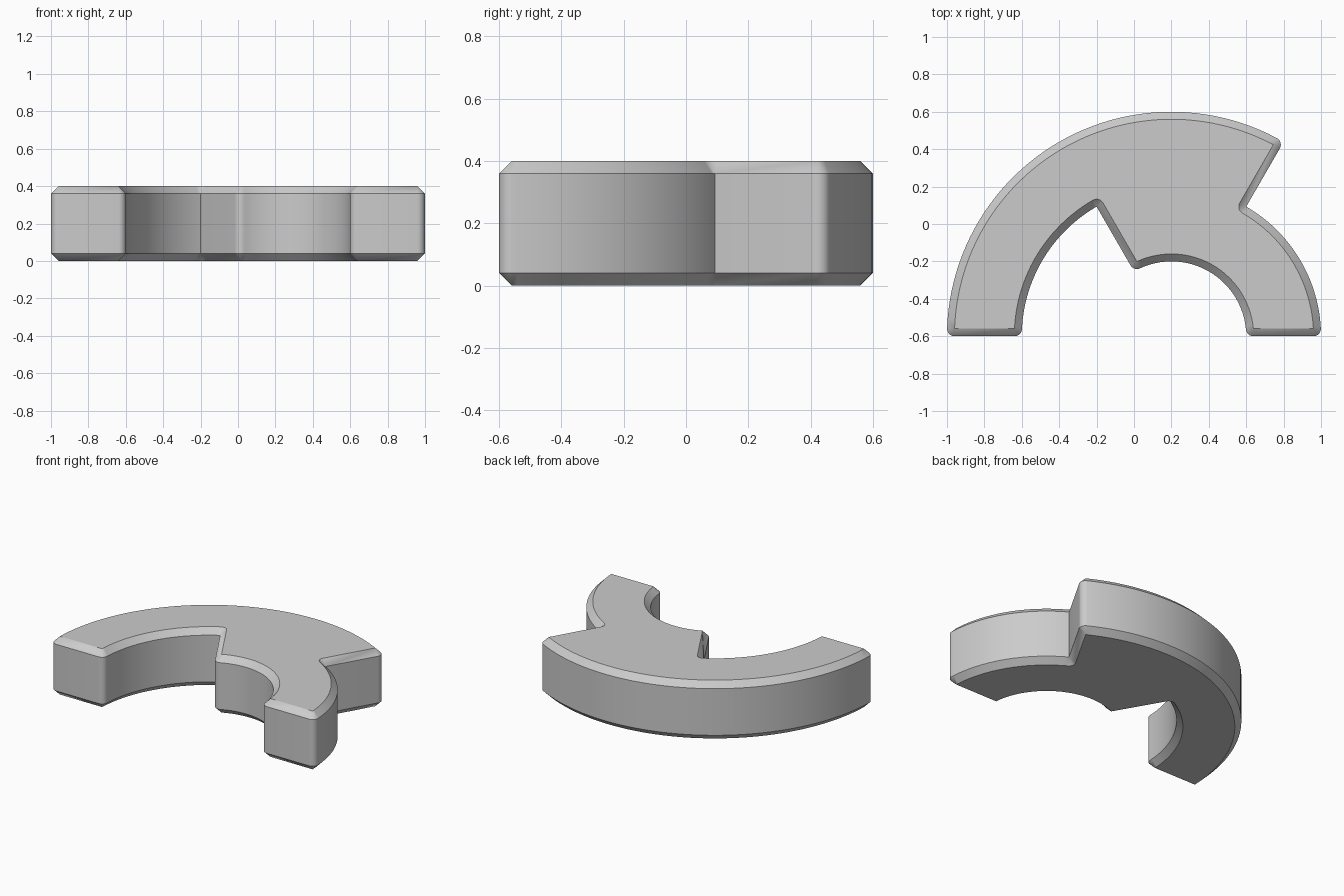
import bpy, bmesh
from math import radians, degrees, asin, sin, cos
from mathutils import Vector

if "Cube" in bpy.data.objects:
    bpy.data.objects.remove(bpy.data.objects["Cube"])

CENTRE = Vector((0.2, -0.6))
BEVEL, HEIGHT = 0.04, 0.4
SMALL, MIDDLE, LARGE = 0.4, 0.8, 1.2
outline = []   # pairs of (inset point, outward direction)


def ray(angle, length=1.0):
    return Vector((cos(radians(angle)), sin(radians(angle)))) * length


def spread(start, end, steps):
    return [start + (end - start) * i / steps for i in range(steps + 1)]


def tilt(radius):
    """Angle that leaves the bevel width beside a radial edge."""
    return degrees(asin(BEVEL / radius))


def arc(radius, start, end, turn=0):
    for a in spread(start, end, 48):
        outline.append((CENTRE + ray(a, radius), ray(a + turn)))


def corner(radius, angle, start, end):
    """Outer corner: the wall rounds about one inset point."""
    for n in spread(start, end, 8):
        outline.append((CENTRE + ray(angle, radius), ray(n)))


def notch(radius, angle, start, end):
    """Inner corner: the inset edge rounds about one wall point."""
    for n in spread(start, end, 8):
        outline.append((CENTRE + ray(angle, radius) - ray(n, BEVEL), ray(n)))


# Outer edge, from the short leg over the step to the long leg
r = MIDDLE - BEVEL
corner(r, tilt(r), -90, tilt(r))
arc(r, tilt(r), 60)
notch(MIDDLE, 60, 60, -30)
r = LARGE - BEVEL
corner(r, 60 + tilt(r), -30, 60 + tilt(r))
arc(r, 60 + tilt(r), 180 - tilt(r))
corner(r, 180 - tilt(r), 180 - tilt(r), 270)

# Inner edge, back from the long leg over the step to the short leg
r = MIDDLE + BEVEL
corner(r, 180 - tilt(r), 270, 360 - tilt(r))
arc(r, 180 - tilt(r), 120, 180)
notch(MIDDLE, 120, 300, 210)
r = SMALL + BEVEL
corner(r, 120 - tilt(r), 210, 300 - tilt(r))
arc(r, 120 - tilt(r), tilt(r), 180)
corner(r, tilt(r), 180 + tilt(r), 270)

# Stack the rings: inset, wall, wall, inset
bm = bmesh.new()
rings = []
for z, out in ((0, 0), (BEVEL, BEVEL), (HEIGHT - BEVEL, BEVEL), (HEIGHT, 0)):
    rings.append([bm.verts.new((*(p + n * out), z)) for p, n in outline])
for low, high in zip(rings, rings[1:]):
    for i in range(len(low)):
        bm.faces.new((low[i - 1], low[i], high[i], high[i - 1]))
bm.faces.new(rings[0][::-1])
bm.faces.new(rings[-1])
bmesh.ops.remove_doubles(bm, verts=bm.verts, dist=1e-5)
bmesh.ops.recalc_face_normals(bm, faces=bm.faces)

mesh = bpy.data.meshes.new("stepped_arch")
bm.to_mesh(mesh)
bm.free()
arch = bpy.data.objects.new("stepped_arch", mesh)
bpy.context.collection.objects.link(arch)

# Plain grey finish
grey = bpy.data.materials.new("plain_grey")
grey.use_nodes = True
colour = (0.6, 0.6, 0.6, 1)
grey.diffuse_color = colour
grey.node_tree.nodes["Principled BSDF"].inputs["Base Color"].default_value = colour
mesh.materials.append(grey)

bpy.ops.object.select_all(action="DESELECT")
arch.select_set(True)
bpy.context.view_layer.objects.active = arch
bpy.ops.object.shade_smooth_by_angle(angle=radians(30))
